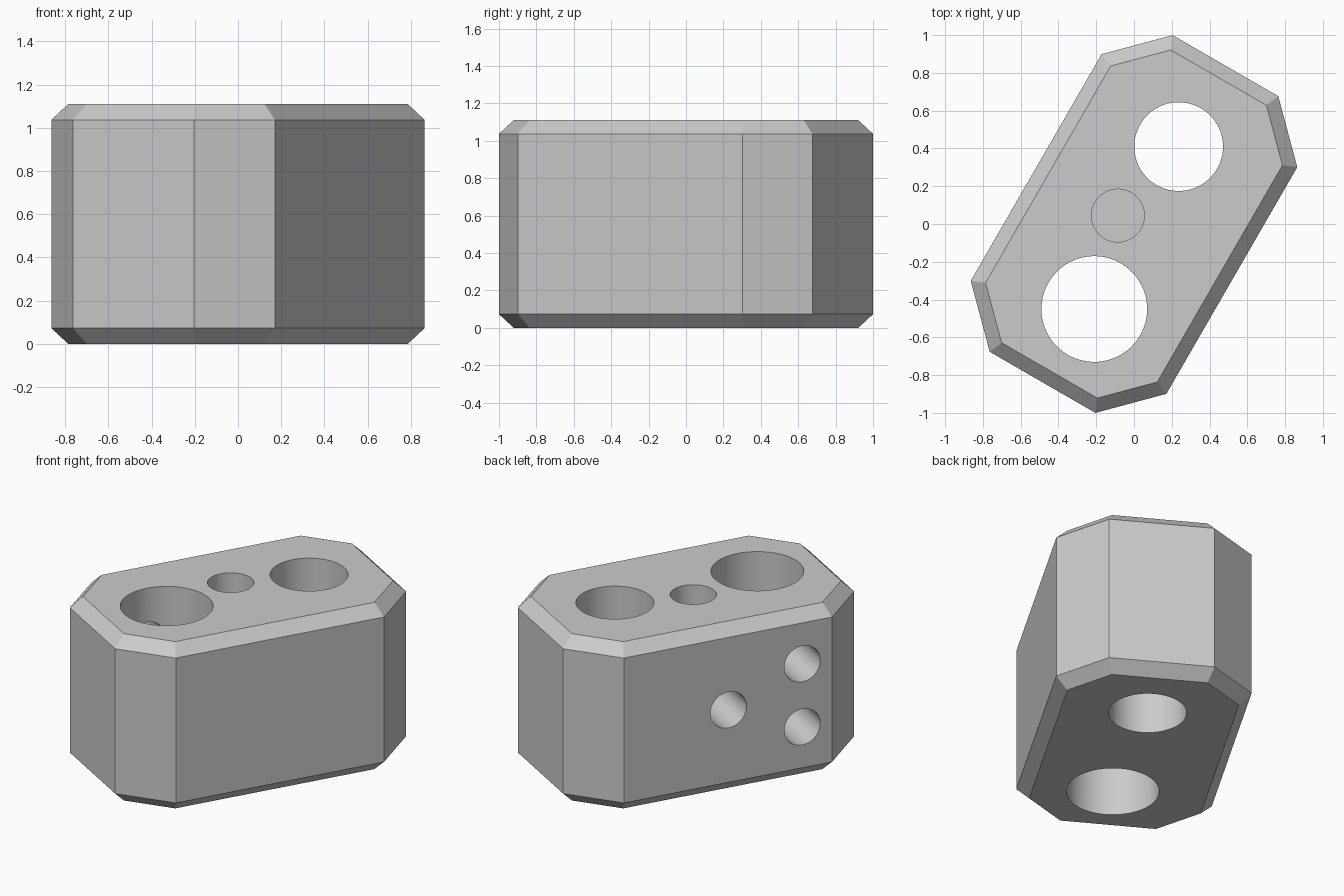
import bpy, bmesh, math
from mathutils import Matrix, Vector

cube = bpy.data.objects.get("Cube")
if cube:
    bpy.data.objects.remove(cube, do_unlink=True)

HALF_L, HALF_W, HEIGHT = 0.968, 0.598, 1.11
CORNER, BEVEL = 0.275, 0.073
TURN = Matrix.Rotation(math.radians(60), 4, 'Z')

grey = bpy.data.materials.new("light_grey")
grey.use_nodes = True
grey.diffuse_color = (0.6, 0.6, 0.6, 1)
grey.node_tree.nodes["Principled BSDF"].inputs["Base Color"].default_value = (0.6, 0.6, 0.6, 1)


def add_object(name, bm):
    """Turn a bmesh into an object lying along the block's slanted axis."""
    bmesh.ops.recalc_face_normals(bm, faces=bm.faces)
    bm.transform(TURN)
    mesh = bpy.data.meshes.new(name)
    bm.to_mesh(mesh)
    bm.free()
    mesh.materials.append(grey)
    obj = bpy.data.objects.new(name, mesh)
    bpy.context.collection.objects.link(obj)
    return obj


def outline(inset):
    """Rectangle with cut corners, moved inwards evenly by inset."""
    l, w = HALF_L - inset, HALF_W - inset
    c = CORNER - inset * (2 - math.sqrt(2))
    half = [(l, -w + c), (l, w - c), (l - c, w), (-l + c, w)]
    return half + [(-x, -y) for x, y in half]


# Body: stacked outlines with bevelled top and bottom rims
bm = bmesh.new()
levels = [(0, BEVEL), (BEVEL, 0), (HEIGHT - BEVEL, 0), (HEIGHT, BEVEL)]
rings = [[bm.verts.new((x, y, z)) for x, y in outline(i)] for z, i in levels]
for low, high in zip(rings, rings[1:]):
    for i in range(len(low)):
        j = (i + 1) % len(low)
        bm.faces.new((low[i], low[j], high[j], high[i]))
bm.faces.new(rings[0])
bm.faces.new(rings[-1])
body = add_object("drilled_block", bm)


def drill(name, start, end, radius):
    """Cylindrical cutter running between two points."""
    start, end = Vector(start), Vector(end)
    axis = end - start
    bm = bmesh.new()
    place = Matrix.Translation((start + end) / 2) @ axis.to_track_quat('Z', 'Y').to_matrix().to_4x4()
    bmesh.ops.create_cone(bm, cap_ends=True, segments=64, radius1=radius,
                          radius2=radius, depth=axis.length, matrix=place)
    cutter = add_object(name, bm)
    cutter.hide_render = True
    return cutter


TOP, SIDE = HEIGHT + 0.2, HALF_W + 0.2
BIG, SMALL = (-0.495, -0.043), (-0.004, 0.096)
cutters = [
    # Vertical holes: two through, one blind
    drill("medium_bore", (0.473, 0, -0.2), (0.473, 0, TOP), 0.235),
    drill("large_bore", (*BIG, -0.2), (*BIG, TOP), 0.28),
    drill("small_bore", (*SMALL, 0.41), (*SMALL, TOP), 0.14),
    # Side holes: one into the small bore, two into the large bore
    drill("middle_port", (SMALL[0], SIDE, 0.555), (*SMALL, 0.555), 0.12),
    drill("upper_port", (BIG[0], SIDE, 0.765), (*BIG, 0.765), 0.12),
    drill("lower_port", (BIG[0], SIDE, 0.345), (*BIG, 0.345), 0.12),
]
for cutter in cutters:
    cut = body.modifiers.new(cutter.name, 'BOOLEAN')
    cut.operation = 'DIFFERENCE'
    cut.solver = 'EXACT'
    cut.object = cutter

# Bake the holes and drop the cutters
graph = bpy.context.evaluated_depsgraph_get()
baked = bpy.data.meshes.new_from_object(body.evaluated_get(graph))
body.modifiers.clear()
body.data = baked
for cutter in cutters:
    bpy.data.objects.remove(cutter, do_unlink=True)

# Smooth bores, crisp bevels
bpy.ops.object.select_all(action='DESELECT')
body.select_set(True)
bpy.context.view_layer.objects.active = body
bpy.ops.object.shade_smooth_by_angle(angle=math.radians(20))
